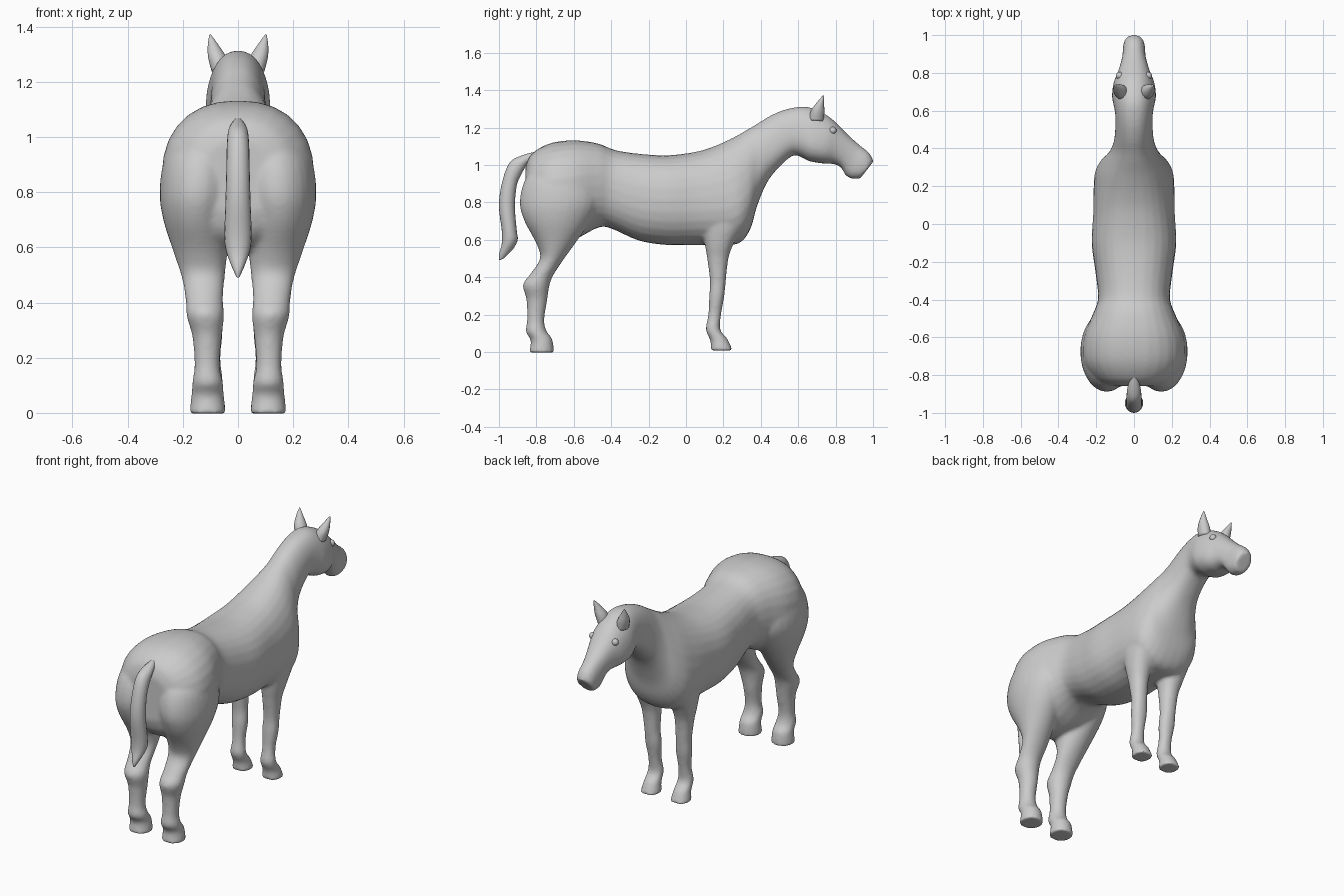
import bpy, bmesh, math
from mathutils import Vector


def catmull(a, b, c, d, t):
    return 0.5 * (2 * b + (c - a) * t + (2 * a - 5 * b + 4 * c - d) * t * t
                  + (3 * b - a - 3 * c + d) * t ** 3)


def loft(bm, rings, side=1, power=2.0, steps=4, sides=28):
    """Skin rings given as (y1, z1, y2, z2, centre_x, half_width, taper)."""
    rings = [r if len(r) == 7 else (*r, 0) for r in rings]
    dense, n = [], len(rings)
    for i in range(n - 1):
        q = [rings[max(0, min(n - 1, i + k))] for k in (-1, 0, 1, 2)]
        dense += [[catmull(*v, s / steps) for v in zip(*q)] for s in range(steps)]
    dense.append(rings[-1])
    loops = []
    for y1, z1, y2, z2, cx, w, taper in dense:
        loop = []
        for k in range(sides):
            a = 2 * math.pi * k / sides
            c, s = math.cos(a), math.sin(a)
            u = math.copysign(abs(c) ** (2 / power), c)
            v = math.copysign(abs(s) ** (2 / power), s) * (1 - taper * u)
            loop.append(bm.verts.new((side * (cx + w * v),
                                      (y1 + y2) / 2 + u * (y1 - y2) / 2,
                                      (z1 + z2) / 2 + u * (z1 - z2) / 2)))
        loops.append(loop)
    for p, q in zip(loops, loops[1:]):
        for k in range(sides):
            j = (k + 1) % sides
            bm.faces.new((p[k], p[j], q[j], q[k]))
    bm.faces.new(loops[0])
    bm.faces.new(loops[-1])


def finish(bm, name):
    bmesh.ops.recalc_face_normals(bm, faces=bm.faces)
    mesh = bpy.data.meshes.new(name)
    bm.to_mesh(mesh)
    bm.free()
    for p in mesh.polygons:
        p.use_smooth = True
    ob = bpy.data.objects.new(name, mesh)
    bpy.context.collection.objects.link(ob)
    return ob


# Trunk: top point, bottom point, half width, taper towards the top
trunk = [
    (-.858, .99, -.858, .72, .13, 0), (-.825, 1.06, -.825, .64, .205, 0),
    (-.73, 1.115, -.73, .58, .27, 0), (-.6, 1.132, -.6, .60, .268, 0),
    (-.47, 1.115, -.47, .665, .215, 0), (-.38, 1.08, -.40, .66, .19, 0),
    (-.25, 1.06, -.25, .595, .205, 0), (-.1, 1.052, -.1, .572, .224, 0),
    (.05, 1.07, .05, .572, .216, .05), (.15, 1.10, .20, .57, .212, .12),
    (.25, 1.145, .29, .585, .200, .2), (.32, 1.185, .345, .66, .168, .25)]
# Neck and head
neck_head = [
    (.38, 1.22, .38, .78, .128, .22), (.44, 1.258, .43, .90, .106, .15),
    (.51, 1.29, .49, .98, .099, .1), (.58, 1.308, .57, 1.05, .098, .1),
    (.64, 1.312, .62, 1.04, .106, .14), (.70, 1.295, .66, 1.02, .114, .18),
    (.77, 1.255, .73, 1.008, .107, .15), (.82, 1.208, .79, 1.005, .086, .05),
    (.87, 1.158, .83, .985, .071, 0), (.93, 1.105, .85, .95, .061, 0),
    (.98, 1.065, .88, .928, .059, 0), (1.003, 1.02, .93, .926, .050, 0)]
# Legs: back point, front point, centre x, half width
hind_leg = [
    (-.79, 1.02, -.58, 1.03, .11, .07), (-.862, .92, -.50, .95, .135, .125),
    (-.889, .80, -.46, .82, .145, .139), (-.864, .70, -.51, .70, .148, .123),
    (-.80, .58, -.60, .57, .135, .096), (-.78, .50, -.665, .48, .126, .078),
    (-.83, .42, -.715, .40, .122, .068), (-.872, .36, -.733, .34, .118, .068),
    (-.853, .28, -.743, .27, .112, .053), (-.85, .17, -.758, .17, .112, .046),
    (-.857, .11, -.745, .11, .11, .056), (-.83, .06, -.715, .07, .11, .059),
    (-.84, -.003, -.705, -.003, .11, .066)]
front_leg = [
    (.06, .85, .29, .85, .125, .065), (.08, .70, .31, .70, .125, .075),
    (.10, .58, .255, .58, .115, .067), (.113, .50, .227, .50, .11, .053),
    (.128, .38, .213, .38, .105, .045), (.124, .30, .205, .30, .102, .047),
    (.119, .20, .188, .20, .10, .037), (.106, .12, .183, .12, .10, .045),
    (.13, .06, .222, .07, .10, .048), (.131, .008, .25, .008, .10, .057)]

# Body: trunk, neck, head and legs fused into one smooth skin
bm = bmesh.new()
loft(bm, [(a, b, c, d, 0, w, t) for a, b, c, d, w, t in trunk + neck_head], power=2.3)
for side in (1, -1):
    loft(bm, hind_leg, side, 2.0)
    loft(bm, front_leg, side, 2.15)
body = finish(bm, "body")
fuse = body.modifiers.new("fuse", 'REMESH')
fuse.mode = 'VOXEL'
fuse.voxel_size = 0.01
fuse.use_smooth_shade = True
soft = body.modifiers.new("soften", 'SMOOTH')
soft.factor = 0.5
soft.iterations = 8

# Tail: outer point, inner point, half width
bm = bmesh.new()
loft(bm, [(-.79, 1.075, -.80, 1.03, 0, .014), (-.88, 1.05, -.85, 1.0, 0, .034),
          (-.945, 1.01, -.885, .94, 0, .040), (-.985, .90, -.905, .89, 0, .042),
          (-1.0, .78, -.915, .78, 0, .045), (-.985, .65, -.905, .65, 0, .049),
          (-.985, .58, -.90, .60, 0, .044), (-1.0, .52, -.925, .55, 0, .024),
          (-.998, .49, -.975, .50, 0, .006)], sides=20)
finish(bm, "tail")

for side, label in ((1, "right"), (-1, "left")):
    # Pointed ears
    bm = bmesh.new()
    loft(bm, [(.655, 1.24, .735, 1.235, .062, .034), (.668, 1.29, .74, 1.285, .075, .034),
              (.70, 1.335, .738, 1.33, .09, .020), (.732, 1.372, .738, 1.37, .101, .003)],
         side, sides=14)
    finish(bm, "ear_" + label)
    # Eyes
    bm = bmesh.new()
    bmesh.ops.create_uvsphere(bm, u_segments=14, v_segments=8, radius=.02)
    bmesh.ops.translate(bm, verts=bm.verts, vec=Vector((side * .075, .785, 1.185)))
    finish(bm, "eye_" + label)
